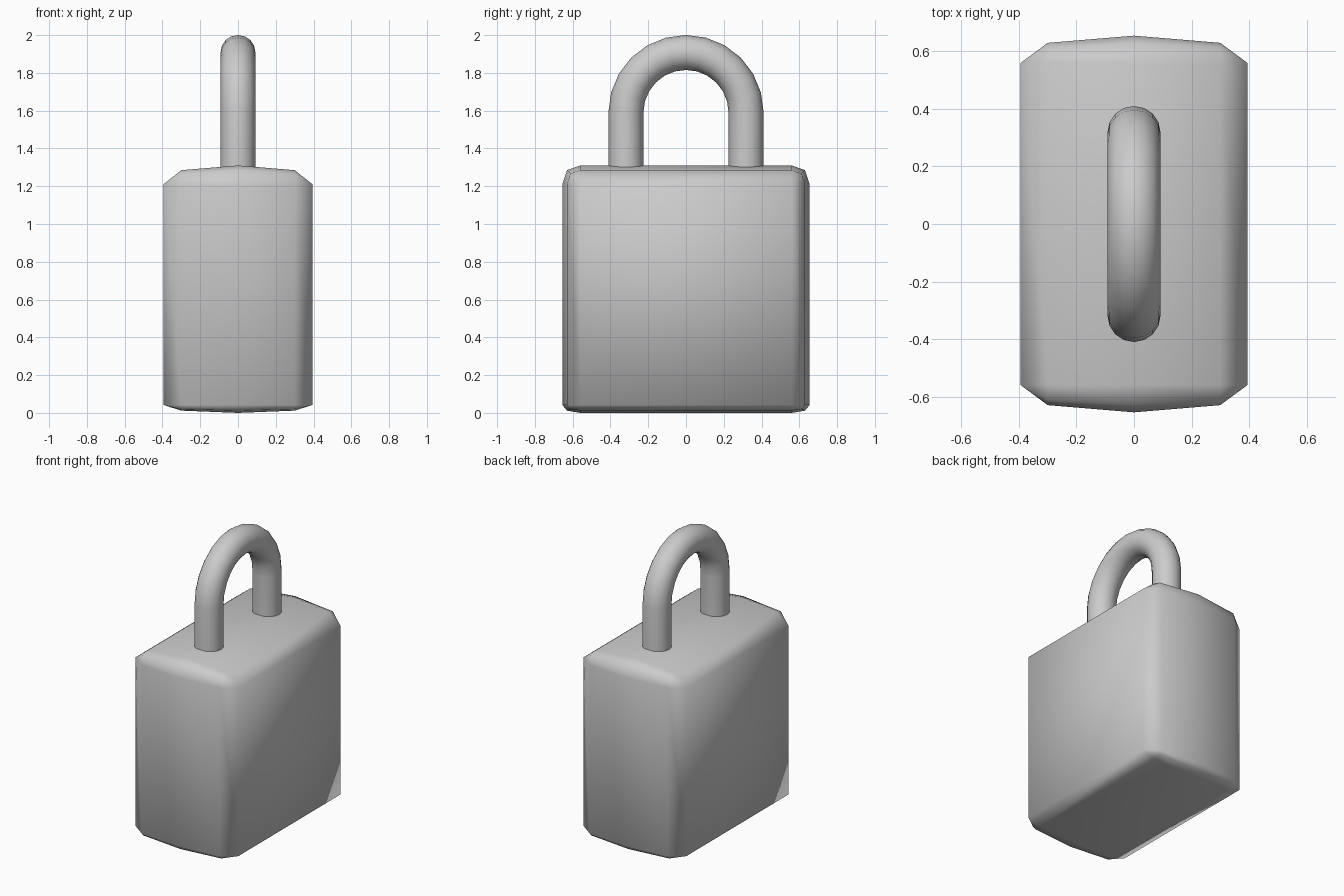
import bpy, bmesh, math

if "Cube" in bpy.data.objects:
    bpy.data.objects.remove(bpy.data.objects["Cube"])

# Lock body: lofted rounded sections across x
def section(y, z_low, z_high, cut):
    """Half-height corner points: cut = (side, mid, drop mid, drop side) chamfer, squashed at the bottom."""
    ym, yi, zm, zs, bm_, bs = cut
    half = [(yi, z_low), (ym, bm_), (y, bs), (y, zs), (ym, zm), (yi, z_high)]
    return half + [(-a, b) for a, b in reversed(half)]

mid = section(0.655, 0.0, 1.31, (0.63, 0.56, 1.285, 1.21, 0.012, 0.042))
inner = section(0.63, 0.012, 1.285, (0.612, 0.56, 1.267, 1.21, 0.02, 0.042))
cap = section(0.56, 0.042, 1.21, (0.56, 0.56, 1.21, 1.21, 0.042, 0.042))

bm = bmesh.new()
rings = []
for x, pts in ((-0.395, cap), (-0.3, inner), (0, mid), (0.3, inner), (0.395, cap)):
    rings.append([bm.verts.new((x, y, z)) for y, z in pts])
n = len(mid)
for a, b in zip(rings, rings[1:]):
    for i in range(n):
        j = (i + 1) % n
        bm.faces.new((a[i], a[j], b[j], b[i]))
bm.faces.new(rings[0])
bm.faces.new(rings[-1])
bmesh.ops.remove_doubles(bm, verts=bm.verts, dist=0.001)
bmesh.ops.recalc_face_normals(bm, faces=bm.faces)
for f in bm.faces:
    f.smooth = True
mesh = bpy.data.meshes.new("lock_body")
bm.to_mesh(mesh)
bm.free()
bpy.context.collection.objects.link(bpy.data.objects.new("lock_body", mesh))

# Shackle: round bar bent into an arch
R, spring = 0.318, 1.59
path = [(R, 1.25)]
for k in range(13):
    t = math.pi * k / 12
    path.append((R * math.cos(t), spring + R * math.sin(t)))
path.append((-R, 1.25))
curve = bpy.data.curves.new("shackle", 'CURVE')
curve.dimensions = '3D'
curve.bevel_depth = 0.0925
curve.bevel_resolution = 6
curve.use_fill_caps = True
spline = curve.splines.new('POLY')
spline.points.add(len(path) - 1)
for p, (y, z) in zip(spline.points, path):
    p.co = (0, y, z, 1)
spline.use_smooth = True
bpy.context.collection.objects.link(bpy.data.objects.new("shackle", curve))
